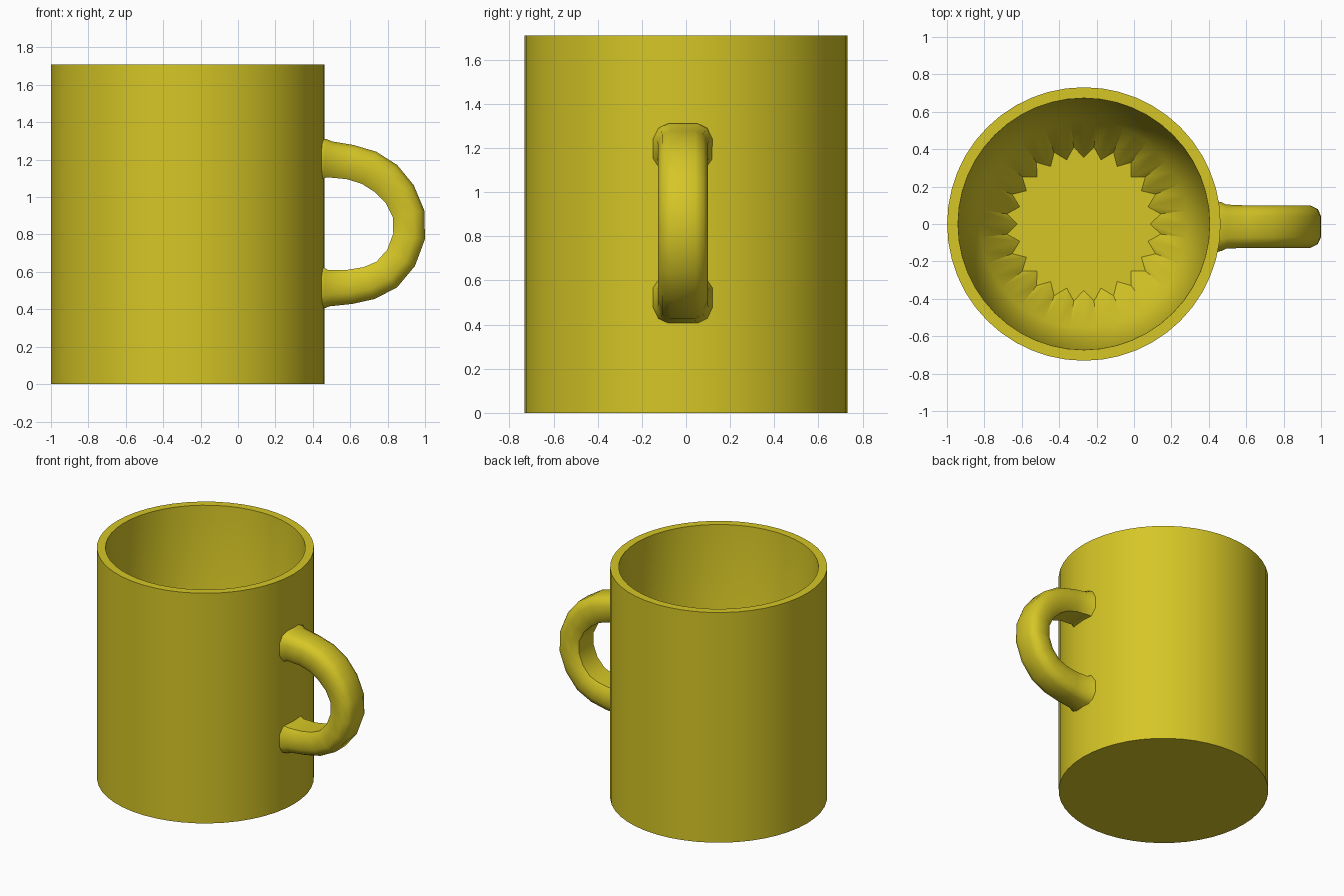
import bpy, bmesh, math
from mathutils import Vector

if "Cube" in bpy.data.objects:
    bpy.data.objects.remove(bpy.data.objects["Cube"])

CX = -0.268         # cup axis
SEG = 48

mat = bpy.data.materials.new("mustard yellow glaze")
mat.diffuse_color = (0.67, 0.565, 0.019, 1)
mat.use_nodes = True
mat.node_tree.nodes["Principled BSDF"].inputs["Base Color"].default_value = mat.diffuse_color


def finish(name, bm, angle):
    bmesh.ops.recalc_face_normals(bm, faces=bm.faces)
    me = bpy.data.meshes.new(name)
    bm.to_mesh(me)
    bm.free()
    me.materials.append(mat)
    ob = bpy.data.objects.new(name, me)
    bpy.context.collection.objects.link(ob)
    bpy.ops.object.select_all(action='DESELECT')
    ob.select_set(True)
    bpy.context.view_layer.objects.active = ob
    bpy.ops.object.shade_smooth_by_angle(angle=math.radians(angle))
    return ob


def bridge(bm, rings):
    for a, b in zip(rings, rings[1:]):
        n = len(a)
        for i in range(n):
            j = (i + 1) % n
            bm.faces.new((a[i], a[j], b[j], b[i]))


# Cup: outer wall, rim, inner wall rounding into a zigzag-edged floor
profile = [(0.731, 0, 0), (0.731, 1.71, 0), (0.673, 1.71, 0),
           (0.63, 0.58, 0), (0.555, 0.40, 0), (0.385, 0.21, 0.03)]
bm = bmesh.new()
rings = []
for r, z, zig in profile:
    ring = []
    for i in range(SEG):
        a = 2 * math.pi * i / SEG
        rr = r + zig * (1 if i % 2 else -1)
        ring.append(bm.verts.new((CX + rr * math.cos(a), rr * math.sin(a), z)))
    rings.append(ring)
bridge(bm, rings)
bm.faces.new(rings[0])
bm.faces.new(rings[-1])
finish("cup", bm, 35)

# Handle: rounded section swept along a D path; x, z, half thickness, half width
path = [(0.445, 1.205, 0.108, 0.135), (0.466, 1.205, 0.106, 0.130),
        (0.487, 1.202, 0.097, 0.118), (0.60, 1.187, 0.093, 0.113),
        (0.70, 1.157, 0.094, 0.113), (0.79, 1.10, 0.094, 0.113),
        (0.865, 1.015, 0.089, 0.113), (0.912, 0.91, 0.086, 0.113),
        (0.915, 0.79, 0.086, 0.113), (0.872, 0.675, 0.086, 0.113),
        (0.795, 0.585, 0.088, 0.113), (0.70, 0.54, 0.090, 0.113),
        (0.60, 0.52, 0.092, 0.113), (0.487, 0.513, 0.097, 0.118),
        (0.466, 0.513, 0.106, 0.130), (0.445, 0.513, 0.108, 0.135)]
section = [(1, -0.5), (1, 0.5), (0.8, 0.83), (0.35, 1), (-0.5, 1), (-1, 0.75),
           (-1, -0.75), (-0.5, -1), (0.35, -1), (0.8, -0.83)]
bm = bmesh.new()
rings = []
for k, (x, z, t, w) in enumerate(path):
    p, q = path[max(k - 1, 0)], path[min(k + 1, len(path) - 1)]
    d = Vector((q[0] - p[0], 0, q[1] - p[1])).normalized()
    out = Vector((-d.z, 0, d.x))          # away from the finger hole
    rings.append([bm.verts.new(Vector((x, -0.014, z)) + out * (u * t) + Vector((0, v * w, 0)))
                  for u, v in section])
bridge(bm, rings)
bm.faces.new(rings[0])
bm.faces.new(rings[-1])
finish("handle", bm, 40)
